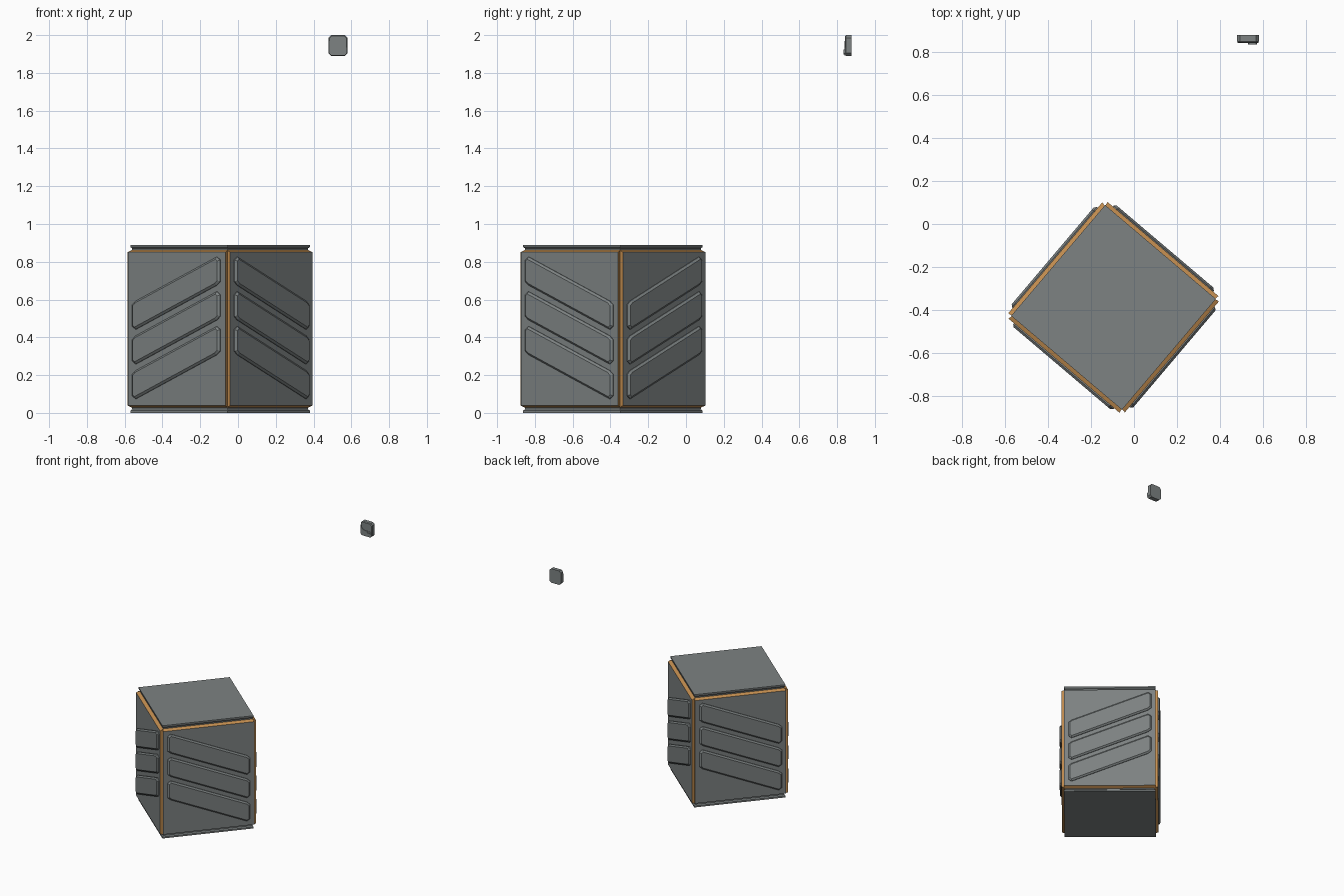
import bpy, bmesh, math
from mathutils import Vector

if "Cube" in bpy.data.objects:
    bpy.data.objects.remove(bpy.data.objects["Cube"])


def material(name, rgb):
    m = bpy.data.materials.new(name)
    m.diffuse_color = (*rgb, 1)
    m.use_nodes = True
    m.node_tree.nodes["Principled BSDF"].inputs["Base Color"].default_value = m.diffuse_color
    return m


GRAY = material("steel gray", (0.205, 0.225, 0.225))
ORANGE = material("warm orange", (0.55, 0.27, 0.08))

CENTER = Vector((-0.095, -0.387, 0))   # crate position
TURN = math.radians(49.7)              # crate rotation
MID = 0.445                            # crate mid height


def loft(name, rings, mats, edge_mat=0):
    """Skin a stack of equal-length rings and cap both ends."""
    bm = bmesh.new()
    rows = [[bm.verts.new(p) for p in r] for r in rings]
    n = len(rows[0])
    for a, b in zip(rows, rows[1:]):
        for i in range(n):
            j = (i + 1) % n
            bm.faces.new((a[i], a[j], b[j], b[i])).material_index = edge_mat
    bm.faces.new(rows[0][::-1])
    bm.faces.new(rows[-1])
    bmesh.ops.recalc_face_normals(bm, faces=bm.faces)
    me = bpy.data.meshes.new(name)
    bm.to_mesh(me)
    bm.free()
    for m in mats:
        me.materials.append(m)
    ob = bpy.data.objects.new(name, me)
    bpy.context.collection.objects.link(ob)
    return ob


def rect(w, h):
    return [(-w, -h), (w, -h), (w, h), (-w, h)]


def square(h, z):
    """Turned square ring at height z."""
    c, s = math.cos(TURN), math.sin(TURN)
    return [CENTER + Vector((x * c - y * s, x * s + y * c, z)) for x, y in rect(h, h)]


# Core with top and bottom plates, separated by shallow grooves
loft("crate_core", [square(0.33, 0.02), square(0.33, 0.87)], [GRAY])
for name, flip in (("bottom_plate", False), ("top_plate", True)):
    prof = [(0.337, 0.0), (0.337, 0.012), (0.327, 0.022), (0.327, 0.03)]
    loft(name, [square(h, 0.89 - z if flip else z) for h, z in prof], [GRAY])

# Outline of one slanted rib: half of it, then turned by 180 degrees
half = [(-0.305, -0.175), (-0.305, -0.06), (-0.282, -0.04), (0.282, 0.192)]
half[0] = (-0.305, -0.172)
half = [(-0.282, -0.192), (-0.305, -0.175), (-0.305, -0.062), (-0.282, -0.042)]
rib = half + [(-u, -z) for u, z in half]


def shrink(pts, d):
    """Move the outline inwards by a small distance."""
    out = []
    n = len(pts)
    for i in range(n):
        p = Vector(pts[i])
        a = (p - Vector(pts[i - 1])).normalized()
        b = (Vector(pts[(i + 1) % n]) - p).normalized()
        na, nb = Vector((a.y, -a.x)), Vector((b.y, -b.x))
        m = (na + nb).normalized()
        out.append(tuple(p + m * d / max(m.dot(na), 0.4)))
    return out


# Four side panels with orange chamfers and three ribs each
for k in range(4):
    ang = TURN + math.pi + k * math.pi / 2
    nrm = Vector((math.cos(ang), math.sin(ang), 0))
    right = Vector((-nrm.y, nrm.x, 0))
    mirror = 1 if k % 2 == 0 else -1

    def place(pts, d, dz=0.0, sx=1):
        return [CENTER + nrm * d + right * (u * sx) + Vector((0, 0, MID + dz + z))
                for u, z in pts]

    loft(f"side_panel_{k + 1}",
         [place(rect(0.333, 0.417), 0.329), place(rect(0.3375, 0.406), 0.355)],
         [GRAY, ORANGE], edge_mat=1)
    for r in range(3):
        dz = (r - 1) * 0.184 + 0.005
        loft(f"side_rib_{k + 1}_{r + 1}",
             [place(rib, 0.350, dz, mirror), place(rib, 0.360, dz, mirror),
              place(shrink(rib, 0.011), 0.370, dz, mirror)], [GRAY])


# Small floating block at the upper back
def oct_ring(x0, x1, z0, z1, c, y):
    return [(x, y, z) for x, z in (
        (x0 + c, z0), (x1 - c, z0), (x1, z0 + c), (x1, z1 - c),
        (x1 - c, z1), (x0 + c, z1), (x0, z1 - c), (x0, z0 + c))]


loft("small_block", [oct_ring(0.484, 0.574, 1.895, 1.995, 0.012, 0.842),
                     oct_ring(0.479, 0.579, 1.89, 2.0, 0.014, 0.848),
                     oct_ring(0.479, 0.579, 1.89, 2.0, 0.014, 0.877)], [GRAY])

# Raised lower front of the block with a curved upper edge
curve = [(0.525 - 0.038 * math.sin(t), 1.97 - 0.035 * math.cos(t))
         for t in (i * math.pi / 10 for i in range(6))]
front = [(0.494, 1.892), (0.566, 1.892), (0.577, 1.904), (0.577, 1.935)] + curve
front += [(0.481, 1.97), (0.481, 1.904)]
loft("block_front", [[(x, y, z) for x, z in front] for y in (0.85, 0.839)], [GRAY])
loft("block_button", [oct_ring(0.53, 0.571, 1.897, 1.925, 0.004, y)
                      for y in (0.842, 0.834)], [GRAY])
